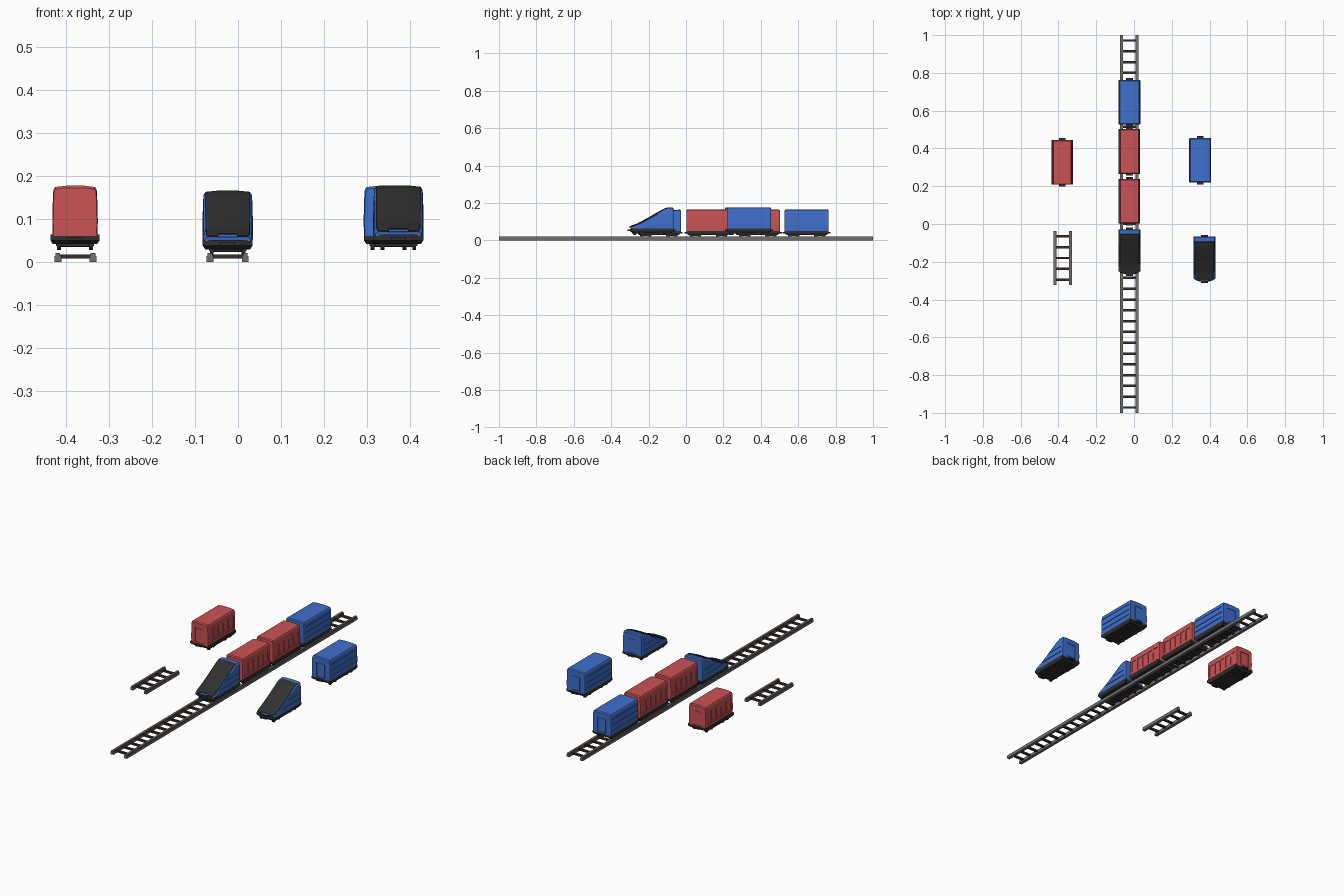
import bpy, bmesh
from mathutils import Matrix, Vector
from math import pi

if "Cube" in bpy.data.objects:
    bpy.data.objects.remove(bpy.data.objects["Cube"])


def material(name, rgb):
    m = bpy.data.materials.new(name)
    m.use_nodes = True
    m.diffuse_color = (*rgb, 1)
    m.node_tree.nodes["Principled BSDF"].inputs["Base Color"].default_value = (*rgb, 1)
    return m


BLUE = material("blue paint", (0.05, 0.16, 0.6))
RED = material("red paint", (0.6, 0.085, 0.09))
BLACK = material("black", (0.03, 0.03, 0.03))
STEEL = material("rail grey", (0.16, 0.16, 0.16))
WOOD = material("sleeper brown", (0.05, 0.025, 0.018))


def finish(bm, name, *mats):
    bmesh.ops.recalc_face_normals(bm, faces=bm.faces)
    mesh = bpy.data.meshes.new(name)
    bm.to_mesh(mesh)
    bm.free()
    for m in mats:
        mesh.materials.append(m)
    obj = bpy.data.objects.new(name, mesh)
    bpy.context.collection.objects.link(obj)
    return obj


def boxes(name, mat, items, bevel=0):
    """Each item is (centre, size)."""
    bm = bmesh.new()
    for centre, size in items:
        bmesh.ops.create_cube(bm, size=1, matrix=Matrix.Translation(centre) @ Matrix.Diagonal((*size, 1)))
    if bevel:
        bmesh.ops.bevel(bm, geom=bm.edges[:], offset=bevel, segments=1, affect='EDGES')
    return finish(bm, name, *([mat] if mat else []))


def section(w, z0, z1):
    """Carriage cross-section with an arched roof."""
    h = z1 - z0
    half = [(w * 0.98, z0), (w, z0 + 0.3 * h), (w * 0.97, z0 + 0.8 * h),
            (w * 0.95, z1 - 0.08 * h), (w * 0.88, z1 - 0.025 * h), (w * 0.4, z1)]
    return half + [(-x, z) for x, z in reversed(half)]


def loft(stations, z0):
    """Stations are (y, half width, top, bow)."""
    bm = bmesh.new()
    rings = []
    for y, w, top, bow in stations:
        rings.append([bm.verts.new((x, y + bow * (x / w) ** 2, z)) for x, z in section(w, z0, top)])
    n = len(rings[0])
    for a, b in zip(rings, rings[1:]):
        for i in range(n):
            j = (i + 1) % n
            bm.faces.new((a[i], a[j], b[j], b[i]))
    for ring in (rings[0], rings[-1]):
        for i in range(n // 2 - 1):
            bm.faces.new((ring[i], ring[i + 1], ring[n - 2 - i], ring[n - 1 - i]))
    bmesh.ops.recalc_face_normals(bm, faces=bm.faces)
    return bm


def carve(obj, items):
    """Sink shallow recesses into a body."""
    cutter = boxes("cutter", None, items)
    cutter.hide_render = True
    mod = obj.modifiers.new("recess", 'BOOLEAN')
    mod.operation, mod.solver, mod.object = 'DIFFERENCE', 'EXACT', cutter
    bpy.context.view_layer.objects.active = obj
    bpy.ops.object.modifier_apply(modifier=mod.name)
    bpy.data.objects.remove(cutter)


HALF = 0.118   # half length of a vehicle
FLOOR = 0.032  # floor height above the wheel base


def running_gear(prefix, w, bow):
    # Tapered underframe, wider at the top
    bm = bmesh.new()
    outline = [(w, HALF), (-w, HALF), (-w, bow - HALF), (-w * 0.5, bow * 0.25 - HALF),
               (w * 0.5, bow * 0.25 - HALF), (w, bow - HALF)]
    rings = [[bm.verts.new((x * s, y * s, z)) for x, y in outline]
             for s, z in ((0.9, 0.013), (1, 0.022), (1, FLOOR + 0.003))]
    for a, b in zip(rings, rings[1:]):
        for i in range(6):
            j = (i + 1) % 6
            bm.faces.new((a[i], a[j], b[j], b[i]))
    bm.faces.new(rings[0])
    bm.faces.new(rings[-1])
    frame = finish(bm, prefix + "_underframe", BLACK)
    # Bogies, wheels and axles
    bogies = boxes(prefix + "_bogies", BLACK,
                   [((sx * 0.037, sy * 0.07, 0.013), (0.014, 0.06, 0.008)) for sx in (-1, 1) for sy in (-1, 1)]
                   + [((0, sy * HALF, 0.026), (0.035, 0.02, 0.008)) for sy in (-1, 1)])
    bm = bmesh.new()
    for y in (-0.09, -0.05, 0.05, 0.09):
        for x, r, depth in ((-0.037, 0.011, 0.009), (0.037, 0.011, 0.009), (0, 0.004, 0.07)):
            bmesh.ops.create_cone(bm, cap_ends=True, segments=12, radius1=r, radius2=r, depth=depth,
                                  matrix=Matrix.Translation((x, y, 0.011)) @ Matrix.Rotation(pi / 2, 4, 'Y'))
    wheels = finish(bm, prefix + "_wheels", BLACK)
    return [frame, bogies, wheels]


def door_cut(s):
    return ((0, s * HALF, 0.079), (0.054, 0.006, 0.08))


def door_leaf(s):
    return ((0, s * (HALF - 0.003), 0.078), (0.044, 0.004, 0.072))


def carriage(prefix, mat, w, side_cuts):
    top = 0.149
    ends = [(HALF, w * 0.96, top - 0.005), (HALF - 0.005, w, top)]
    stations = [(-y, hw, t, 0) for y, hw, t in ends] + [(y, hw, t, 0) for y, hw, t in reversed(ends)]
    body = finish(loft(stations, FLOOR), prefix + "_body", mat)
    cuts = [((s * w, y, z), (0.008, sy, sz)) for s in (-1, 1) for y, z, sy, sz in side_cuts]
    carve(body, cuts + [door_cut(s) for s in (-1, 1)])
    doors = boxes(prefix + "_doors", mat, [door_leaf(s) for s in (-1, 1)])
    return [body, doors] + running_gear(prefix, 0.057, 0)


def locomotive():
    w = 0.059
    stations = [(-0.122, 0.053, 0.042, 0.014), (-0.114, 0.057, 0.047, 0.014),
                (-0.075, w, 0.061, 0.012), (-0.02, w, 0.09, 0.009), (0.03, w, 0.119, 0.006),
                (0.07, w, 0.140, 0.003), (0.092, w, 0.147, 0), (0.113, w, 0.149, 0),
                (HALF, w * 0.96, 0.144, 0)]
    bm = loft(stations, FLOOR)
    # Raised dark windscreen along the sloping nose
    glass = []
    for f in bm.faces:
        c = f.calc_center_median()
        if f.normal.z > 0.3 and abs(c.x) < 0.05 and -0.112 < c.y < 0.092:
            f.material_index = 1
            glass.append(f)
    rim = bmesh.ops.inset_region(bm, faces=glass, thickness=0.001, depth=0.003)
    for f in rim["faces"]:
        f.material_index = 1
    body = finish(bm, "locomotive_body", BLUE, BLACK)
    cuts = [((s * w, y, z), (0.007, sy, 0.003)) for s in (-1, 1)
            for y, z, sy in ((0.03, 0.06, 0.15), (0.055, 0.09, 0.1))]
    carve(body, cuts + [door_cut(1)])
    door = boxes("locomotive_door", BLUE, [door_leaf(1)])
    return [body, door] + running_gear("locomotive", 0.058, 0.014)


def place(parts, *spots):
    """Move the parts to the first spot and put copies at the others."""
    for part in parts:
        for spot in spots[1:]:
            twin = part.copy()
            twin.location = Vector(spot)
            bpy.context.collection.objects.link(twin)
        part.location = Vector(spots[0])


TRACK_X = -0.024
ON, OFF = 0.016, 0.028  # wheel height on the rails and beside them

# Vehicles
windows = [(0.043 * i, 0.082, 0.032, 0.065) for i in range(-2, 3)]
grooves = [(0, z, 0.215, 0.003) for z in (0.06, 0.09, 0.122)]
place(locomotive(), (TRACK_X, -0.146, ON), (0.373, -0.185, OFF))
place(carriage("passenger_car", RED, 0.053, windows),
      (TRACK_X, 0.12, ON), (TRACK_X, 0.384, ON), (-0.379, 0.326, OFF))
place(carriage("tail_car", BLUE, 0.058, grooves), (TRACK_X, 0.645, ON), (0.35, 0.337, OFF))


# Track
def track(name, x, y, sections):
    length = sections * 2 / 7
    rails = []
    for s in (-1, 1):
        rails += [((x + s * 0.041, y, 0.0065), (0.016, length, 0.013)),
                  ((x + s * 0.041, y, 0.0155), (0.011, length, 0.009))]
    boxes(name + "_rails", STEEL, rails)
    count = sections * 5
    step = length / count
    boxes(name + "_sleepers", WOOD, [((x, y + (i - (count - 1) / 2) * step, 0.012), (0.076, 0.013, 0.009))
                                     for i in range(count)])


track("main_track", TRACK_X, 0, 7)
track("spare_track", -0.378, -0.18, 1)
